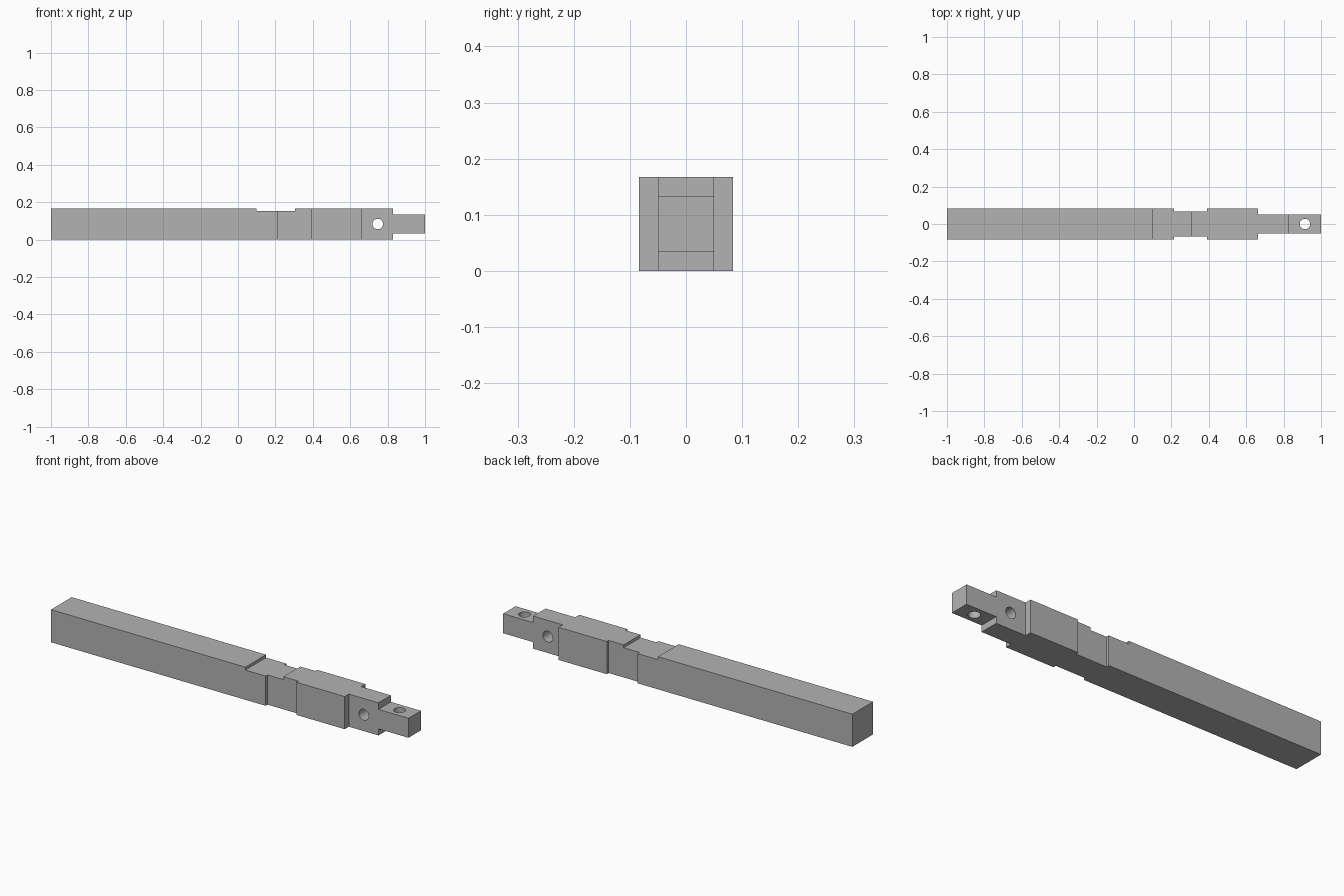
import bpy
import math

cube = bpy.data.objects.get("Cube")
if cube:
    bpy.data.objects.remove(cube, do_unlink=True)

grey = bpy.data.materials.new("plain grey")
grey.use_nodes = True
colour = (0.45, 0.45, 0.45, 1)
grey.diffuse_color = colour
grey.node_tree.nodes["Principled BSDF"].inputs["Base Color"].default_value = colour

W = 0.0835       # half the bar's thickness, also the height of its axis
OUT = 0.2        # reach of the cutters beyond the bar


def box(name, x, y, z):
    """Box from three (low, high) ranges."""
    bpy.ops.mesh.primitive_cube_add(size=1, location=[sum(r) / 2 for r in (x, y, z)])
    ob = bpy.context.object
    ob.name = name
    ob.scale = [r[1] - r[0] for r in (x, y, z)]
    bpy.ops.object.transform_apply(location=True, rotation=True, scale=True)
    ob.data.materials.append(grey)
    return ob


def drill(name, x, rotation):
    bpy.ops.mesh.primitive_cylinder_add(vertices=32, radius=0.028, depth=0.5,
                                        location=(x, 0, W), rotation=rotation)
    ob = bpy.context.object
    ob.name = name
    ob.data.materials.append(grey)
    return ob


def cut(target, cutter):
    mod = target.modifiers.new(cutter.name, "BOOLEAN")
    mod.operation = "DIFFERENCE"
    mod.solver = "EXACT"
    mod.object = cutter
    bpy.context.view_layer.objects.active = target
    bpy.ops.object.modifier_apply(modifier=mod.name)
    bpy.data.objects.remove(cutter, do_unlink=True)


# Square bar
bar = box("notched_bar", (-1, 1), (-W, W), (0, 2 * W))

# Shallow notch across the top
cut(bar, box("top_notch", (0.10, 0.305), (-OUT, OUT), (0.152, 0.4)))

# Side notches and tenon cheeks, the same on front and back
for side in (-1, 1):
    for name, x, depth in (("side_notch", (0.215, 0.39), 0.068),
                           ("tenon_cheek", (0.662, 1.1), 0.05)):
        cut(bar, box(name, x, sorted((side * depth, side * OUT)), (-OUT, 0.4)))

# Tenon tip, thinned above and below
for side in (-1, 1):
    z = sorted((W + side * 0.05, W + side * 0.3))
    cut(bar, box("tip_shoulder", (0.83, 1.1), (-OUT, OUT), z))

# Peg holes, one across and one upright
cut(bar, drill("cross_hole", 0.747, (math.pi / 2, 0, 0)))
cut(bar, drill("upright_hole", 0.914, (0, 0, 0)))

# Smooth hole walls, sharp edges elsewhere
bpy.ops.object.select_all(action="DESELECT")
bar.select_set(True)
bpy.context.view_layer.objects.active = bar
bpy.ops.object.shade_smooth_by_angle(angle=math.radians(30))
